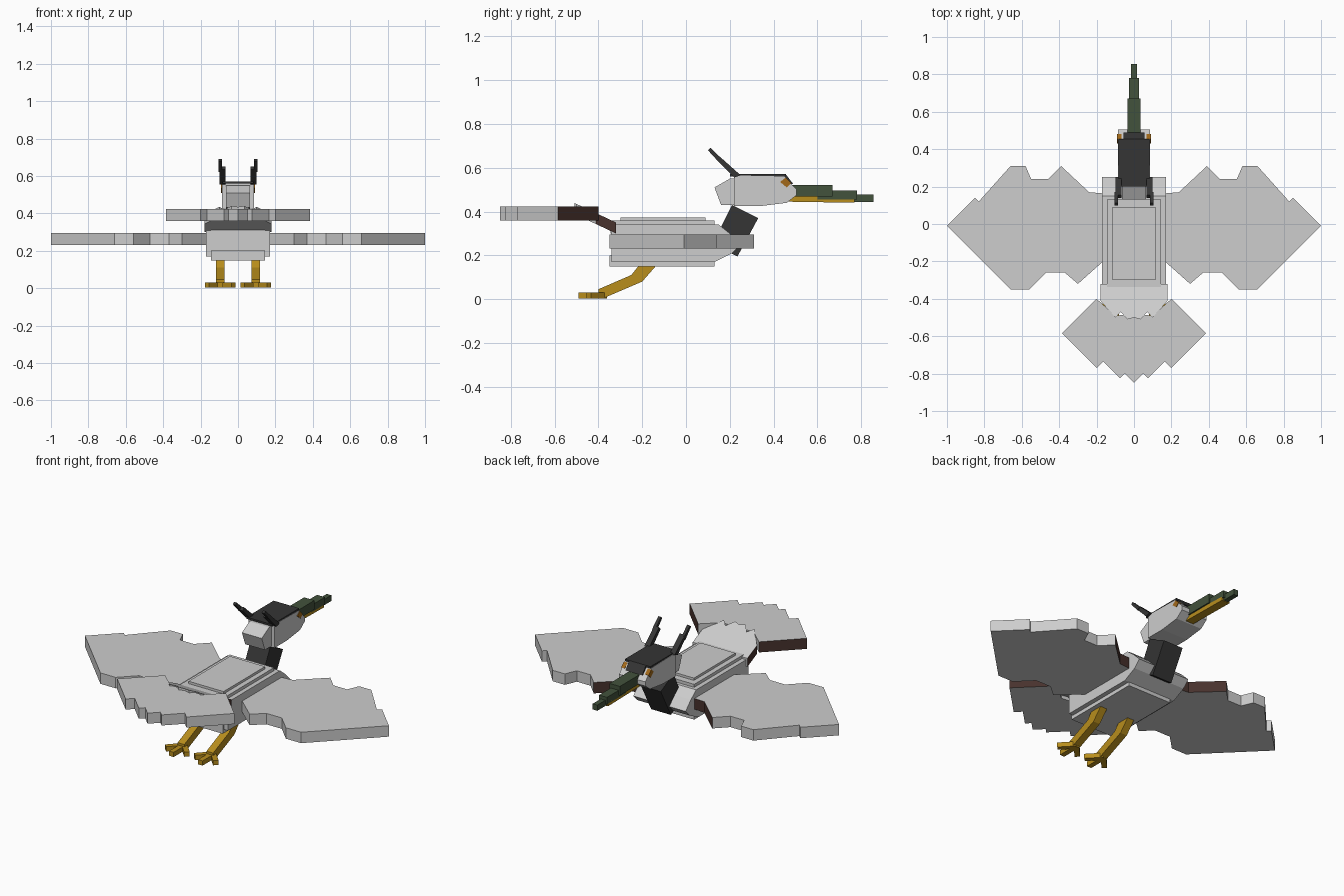
import bpy, bmesh
from mathutils import Vector

cube = bpy.data.objects.get("Cube")
if cube:
    bpy.data.objects.remove(cube)


def material(name, rgb):
    m = bpy.data.materials.new(name)
    m.use_nodes = True
    m.diffuse_color = (*rgb, 1)
    bsdf = next(n for n in m.node_tree.nodes if n.type == 'BSDF_PRINCIPLED')
    bsdf.inputs["Base Color"].default_value = (*rgb, 1)
    return m


GREY = material("light_grey", (0.61, 0.61, 0.61))
BLACK = material("charcoal", (0.035, 0.035, 0.035))
GREEN = material("dark_green", (0.055, 0.085, 0.045))
YELLOW = material("ochre_yellow", (0.48, 0.27, 0.012))
BROWN = material("dark_brown", (0.065, 0.032, 0.026))
ORANGE = material("burnt_orange", (0.36, 0.14, 0.01))


def prism(name, loop, shift, mats, rule=None):
    """Extrude a closed loop of 3D points along a shift vector."""
    bm = bmesh.new()
    face = bm.faces.new([bm.verts.new(p) for p in loop])
    new = bmesh.ops.extrude_face_region(bm, geom=[face], use_keep_orig=True)["geom"]
    moved = [v for v in new if isinstance(v, bmesh.types.BMVert)]
    bmesh.ops.translate(bm, verts=moved, vec=shift)
    bmesh.ops.recalc_face_normals(bm, faces=bm.faces)
    bm.normal_update()
    if rule:
        for f in bm.faces:
            f.material_index = rule(f)
    me = bpy.data.meshes.new(name)
    bm.to_mesh(me)
    bm.free()
    for m in mats:
        me.materials.append(m)
    ob = bpy.data.objects.new(name, me)
    bpy.context.collection.objects.link(ob)
    return ob


def side_shape(name, profile, half, mat, x=0, rule=None, extra=()):
    """Profile in (y, z), extruded across x."""
    return prism(name, [(x - half, y, z) for y, z in profile],
                 Vector((2 * half, 0, 0)), [mat, *extra], rule)


def flat_shape(name, outline, z0, z1, mats, rule=None):
    """Outline in (x, y), extruded up."""
    return prism(name, [(x, y, z0) for x, y in outline],
                 Vector((0, 0, z1 - z0)), mats, rule)


def box(name, half, y0, y1, z0, z1, mat, x=0):
    return side_shape(name, [(y0, z0), (y1, z0), (y1, z1), (y0, z1)], half, mat, x)


# Body: stepped layers with a sloping chest
side_shape("body", [(-0.34, 0.17), (0.13, 0.17), (0.21, 0.21), (0.25, 0.25),
                    (0.2, 0.3), (0.15, 0.34), (-0.34, 0.34)], 0.172, GREY)
box("belly", 0.145, -0.35, 0.13, 0.148, 0.2, GREY)
box("back_layer", 0.145, -0.345, 0.13, 0.3, 0.358, GREY)
box("back_plate", 0.115, -0.3, 0.09, 0.34, 0.372, GREY)

# Neck
side_shape("neck", [(0.21, 0.43), (0.33, 0.37), (0.235, 0.195), (0.12, 0.25)], 0.065, BLACK)

# Head
side_shape("head", [(0.22, 0.425), (0.34, 0.425), (0.46, 0.44), (0.505, 0.475),
                    (0.505, 0.5), (0.45, 0.56), (0.22, 0.565)], 0.086, GREY)
side_shape("head_back", [(0.13, 0.51), (0.2, 0.55), (0.23, 0.55),
                         (0.23, 0.43), (0.16, 0.43)], 0.065, GREY)
side_shape("cap", [(0.2, 0.56), (0.2, 0.571), (0.455, 0.571), (0.455, 0.56)], 0.084, BLACK)
side_shape("forehead", [(0.44, 0.571), (0.455, 0.571), (0.49, 0.525), (0.47, 0.525)], 0.055, BLACK)

# Beak
box("upper_beak_base", 0.034, 0.46, 0.67, 0.468, 0.522, GREEN)
box("upper_beak_middle", 0.026, 0.6, 0.78, 0.455, 0.497, GREEN)
box("upper_beak_tip", 0.015, 0.76, 0.855, 0.443, 0.477, GREEN)
side_shape("lower_beak", [(0.46, 0.445), (0.77, 0.44), (0.77, 0.462), (0.46, 0.475)], 0.026, YELLOW)

# Half outlines of the flat feather shapes
WING = [(0.12, 0.16), (0.24, 0.17), (0.39, 0.31), (0.46, 0.24), (0.55, 0.24),
        (0.58, 0.31), (0.66, 0.31), (0.83, 0.12), (0.85, 0.14), (1, -0.01),
        (0.66, -0.35), (0.56, -0.35), (0.47, -0.26), (0.37, -0.26),
        (0.3, -0.32), (0.12, -0.16)]
TAIL = [(0, -0.48), (0.1, -0.49), (0.2, -0.4), (0.385, -0.585), (0.2, -0.77),
        (0.165, -0.735), (0.075, -0.825), (0.05, -0.8), (0, -0.85)]


def tail_edge(f):
    return int(f.normal.y > 0.5 and abs(f.calc_center_median().x) > 0.2)


def wing_edge(f):
    c = f.calc_center_median()
    return int(abs(f.normal.z) < 0.5 and f.normal.y > 0.4 and abs(c.x) < 0.35)


tail = TAIL + [(-x, y) for x, y in TAIL[-2:0:-1]]
flat_shape("tail_fan", tail, 0.36, 0.423, [GREY, BROWN], tail_edge)

# Sloping link between body and tail, ending in a feathered zigzag
link = [(0.18, -0.32), (0.18, -0.41), (0.1, -0.5), (0.07, -0.47), (0.035, -0.51), (0, -0.5)]
link += [(-x, y) for x, y in link[-2::-1]]
prism("tail_link", [(x, y, 0.35 - 0.47 * (y + 0.32)) for x, y in link],
      Vector((0, 0, -0.05)), [GREY, BROWN],
      lambda f: int(abs(f.normal.x) > 0.9))

# Mirrored parts
for side, s in (("left", 1), ("right", -1)):
    flat_shape(side + "_wing", [(s * x, y) for x, y in WING], 0.23, 0.295,
               [GREY, BROWN], wing_edge)

    # Crest plumes taper in two steps
    side_shape(side + "_crest_base", [(0.25, 0.565), (0.22, 0.555), (0.14, 0.635), (0.155, 0.65)],
               0.016, BLACK, s * 0.084)
    side_shape(side + "_crest_tip", [(0.17, 0.635), (0.155, 0.62), (0.1, 0.68), (0.112, 0.69)],
               0.009, BLACK, s * 0.095)

    # Eye
    side_shape(side + "_eye", [(0.43, 0.535), (0.455, 0.555), (0.48, 0.53), (0.46, 0.51)],
               0.012, ORANGE, s * 0.078)

    # Leg and three splayed toes
    lx = s * 0.095
    side_shape(side + "_leg", [(-0.13, 0.16), (-0.2, 0.08), (-0.375, 0.005), (-0.4, 0.012),
                               (-0.4, 0.045), (-0.25, 0.11), (-0.21, 0.16)], 0.022, YELLOW, lx)
    for toe, dx in (("inner", -0.07), ("middle", 0), ("outer", 0.07)):
        start = Vector((lx, -0.37, 0.003))
        end = Vector((lx + s * dx, -0.49 + abs(dx) * 0.65, 0.003))
        d = (end - start).normalized()
        w = Vector((-d.y, d.x, 0)) * 0.015
        prism(f"{side}_{toe}_toe", [start + w, end + w, end - w, start - w],
              Vector((0, 0, 0.028)), [YELLOW])
